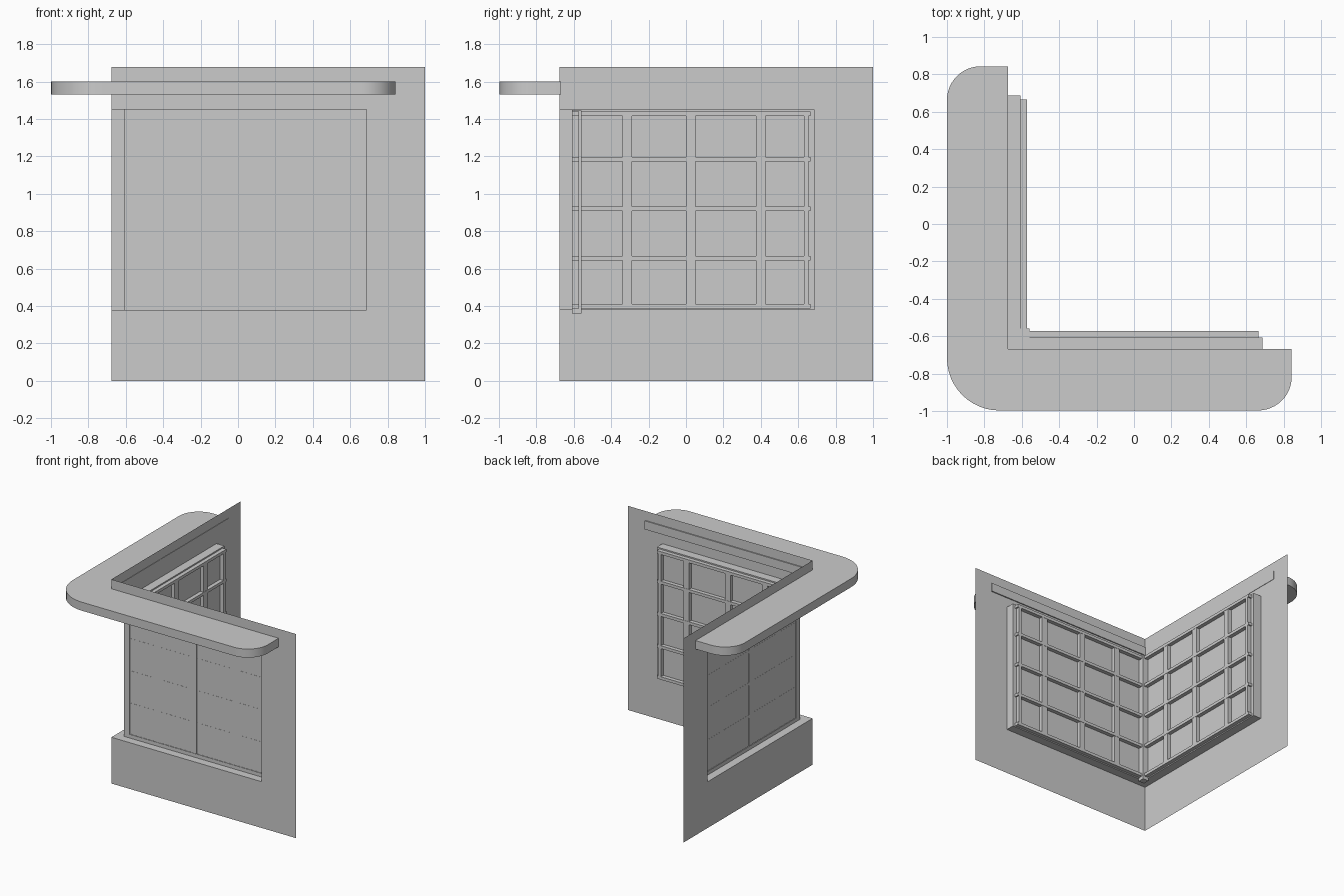
import bpy, bmesh, math
from mathutils import Vector

if "Cube" in bpy.data.objects:
    bpy.data.objects.remove(bpy.data.objects["Cube"], do_unlink=True)

grey = bpy.data.materials.new("plain_grey")
grey.use_nodes = True
colour = (0.6, 0.6, 0.6, 1)
grey.diffuse_color = colour
grey.node_tree.nodes["Principled BSDF"].inputs["Base Color"].default_value = colour

WALL, FRAME, END = -0.677, -0.61, 0.688     # wall plane, frame plane, opening end
SILL, HEAD, TOP = 0.38, 1.45, 1.677


def finish(name, bm):
    mesh = bpy.data.meshes.new(name)
    bm.to_mesh(mesh)
    bm.free()
    mesh.materials.append(grey)
    ob = bpy.data.objects.new(name, mesh)
    bpy.context.collection.objects.link(ob)
    return ob


def sheet(name, points):
    """One flat face."""
    bm = bmesh.new()
    bm.faces.new([bm.verts.new(p) for p in points])
    return finish(name, bm)


def swap(p):
    """Reflect a point across the corner diagonal."""
    return (p[1], p[0], p[2])


def sheet_pair(name, points):
    sheet("front_" + name, points)
    sheet("side_" + name, [swap(p) for p in reversed(points)])


def box(name, lo, hi):
    bm = bmesh.new()
    bmesh.ops.create_cube(bm, size=1)
    lo, hi = Vector(lo), Vector(hi)
    for v in bm.verts:
        v.co = (lo + hi) / 2 + v.co * (hi - lo)
    return finish(name, bm)


def box_pair(name, lo, hi):
    box("front_" + name, lo, hi)
    box("side_" + name, swap(lo), swap(hi))


# Walls with the opening running into the corner
outline = [(WALL, 0), (1, 0), (1, TOP), (WALL, TOP),
           (WALL, HEAD), (END, HEAD), (END, SILL), (WALL, SILL)]
sheet_pair("wall", [(x, WALL, z) for x, z in outline])

# Reveals: sill, head and jamb
for name, z in (("sill", SILL), ("head", HEAD)):
    pts = [(WALL, WALL, z), (END, WALL, z), (END, FRAME, z), (FRAME, FRAME, z)]
    sheet_pair(name, pts if name == "sill" else pts[::-1])
sheet_pair("jamb", [(END, WALL, SILL), (END, WALL, HEAD),
                    (END, FRAME, HEAD), (END, FRAME, SILL)])

# Thin frame closing the reveal around the glass
EDGE, INSET = 0.655, 0.03
box_pair("frame_bottom", (FRAME, FRAME, SILL), (END, FRAME + 0.004, SILL + INSET))
box_pair("frame_top", (FRAME, FRAME, HEAD - INSET), (END, FRAME + 0.004, HEAD))
box_pair("frame_end", (EDGE, FRAME, SILL + INSET), (END, FRAME + 0.004, HEAD - INSET))

# Glass
sheet_pair("glass", [(FRAME, -0.605, SILL), (EDGE, -0.605, SILL),
                     (EDGE, -0.605, HEAD), (FRAME, -0.605, HEAD)])

# Upright bars and end stile
for i, x in enumerate((-0.315, 0.025, 0.40)):
    box_pair(f"upright_{i + 1}", (x - 0.025, -0.607, 0.39), (x + 0.025, -0.575, 1.44))
box_pair("end_stile", (0.63, -0.6055, 0.39), (EDGE, -0.572, 1.44))

# Horizontal bars, with rails at the bottom and top
for i, z in enumerate((0.4, 0.655, 0.92, 1.185, 1.428)):
    box_pair(f"rail_{i + 1}", (-0.6, -0.606, z - 0.012), (0.666, -0.573, z + 0.012))

# Corner post
box("corner_post", (FRAME, FRAME, 0.36), (-0.558, -0.558, 1.445))


# Canopy: rounded L-shaped slab around the outside of the corner
def arc(cx, cy, r, start, steps=12):
    return [(cx + r * math.cos(math.radians(start + 90 * i / steps)),
             cy + r * math.sin(math.radians(start + 90 * i / steps)))
            for i in range(steps + 1)]


OUT, TIP, INNER = -0.997, 0.843, -0.668
profile = [(-0.674, TIP)]
profile += arc(-1 + 0.18, TIP - 0.18, 0.18, 90)
profile += arc(-1 + 0.28, OUT + 0.28, 0.28, 180)
profile += arc(TIP - 0.18, OUT + 0.18, 0.18, 270)
profile += [(TIP, INNER), (-0.674, INNER)]
bm = bmesh.new()
face = bm.faces.new([bm.verts.new((x, y, 1.53)) for x, y in profile])
up = bmesh.ops.extrude_face_region(bm, geom=[face], use_keep_orig=True)["geom"]
for v in up:
    if isinstance(v, bmesh.types.BMVert):
        v.co.z = 1.6
bmesh.ops.recalc_face_normals(bm, faces=bm.faces)
canopy = finish("canopy", bm)
bpy.ops.object.select_all(action="DESELECT")
canopy.select_set(True)
bpy.context.view_layer.objects.active = canopy
bpy.ops.object.shade_smooth_by_angle(angle=math.radians(35))
